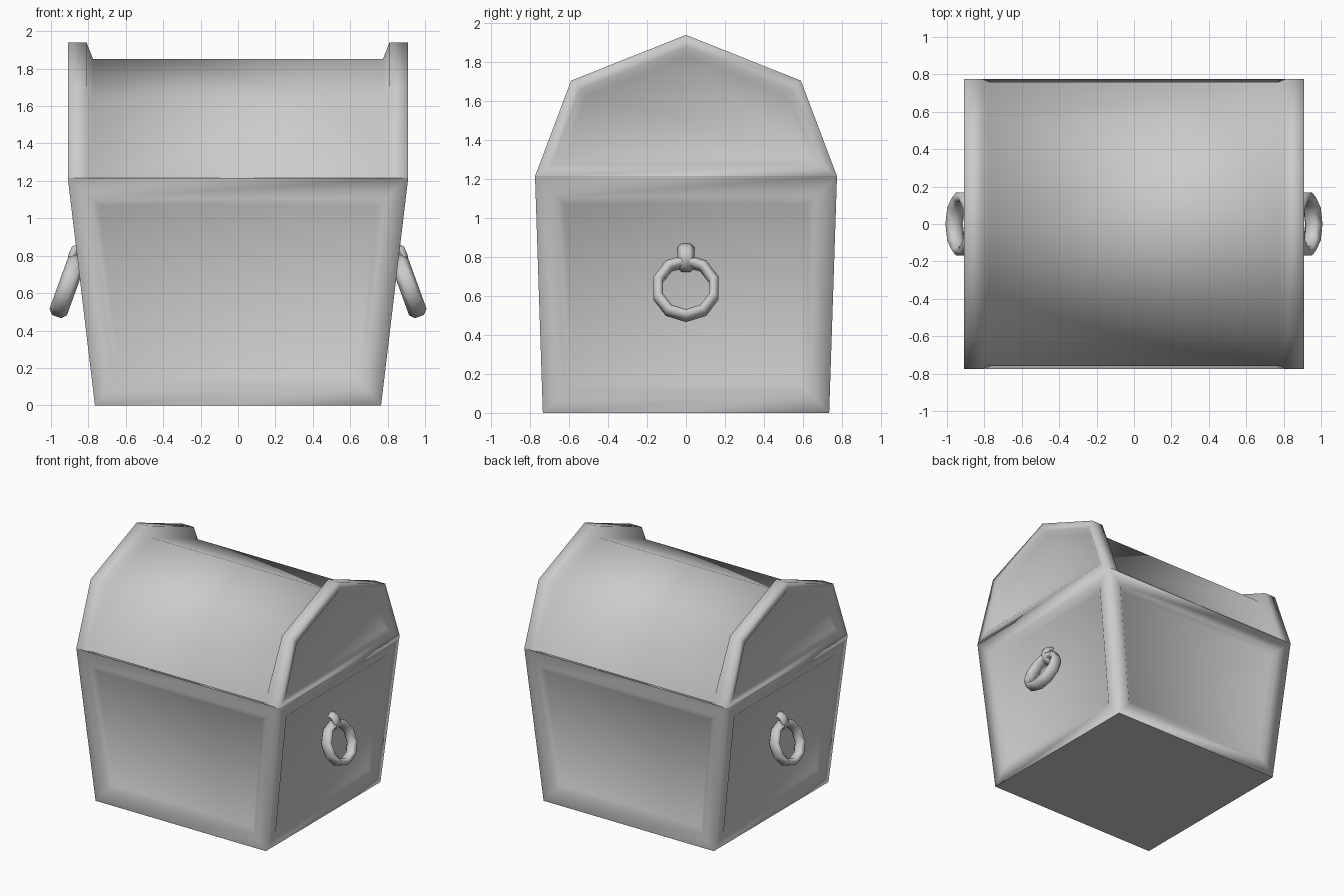
import bpy, bmesh, math
from mathutils import Matrix, Vector

if "Cube" in bpy.data.objects:
    bpy.data.objects.remove(bpy.data.objects["Cube"])


def finish(bm, name):
    bmesh.ops.recalc_face_normals(bm, faces=bm.faces[:])
    for f in bm.faces:
        f.smooth = f.normal.z > -0.95  # underside stays crisp
    mesh = bpy.data.meshes.new(name)
    bm.to_mesh(mesh)
    bm.free()
    ob = bpy.data.objects.new(name, mesh)
    bpy.context.collection.objects.link(ob)
    return ob


def recess(bm, faces, frame, slope, depth):
    """Leave a flat frame, then sink the panel with a chamfered border."""
    bm.normal_update()
    bmesh.ops.inset_individual(bm, faces=faces, thickness=frame, use_even_offset=True)
    bmesh.ops.inset_individual(bm, faces=faces, thickness=slope, depth=-depth,
                               use_even_offset=True)


def torus(name, major, minor, axial, seg, sides, matrix):
    bm = bmesh.new()
    rings = []
    for i in range(seg):
        a = 2 * math.pi * i / seg + math.pi / 2
        ring = []
        for j in range(sides):
            b = 2 * math.pi * (j + 0.5) / sides
            r = major + minor * math.cos(b)
            ring.append(bm.verts.new((r * math.cos(a), r * math.sin(a), axial * math.sin(b))))
        rings.append(ring)
    for i in range(seg):
        p, q = rings[i], rings[(i + 1) % seg]
        for j in range(sides):
            k = (j + 1) % sides
            bm.faces.new((p[j], q[j], q[k], p[k]))
    bm.transform(matrix)
    ob = finish(bm, name)
    for f in ob.data.polygons:
        f.use_smooth = True
    return ob


# Tapered chest body with four sunken panels
H = 1.215
bm = bmesh.new()
corners = ((-1, -1), (1, -1), (1, 1), (-1, 1))
low = [bm.verts.new((x * 0.765, y * 0.735, 0)) for x, y in corners]
top = [bm.verts.new((x * 0.91, y * 0.775, H)) for x, y in corners]
bm.faces.new(low[::-1])
walls = [bm.faces.new((low[i], low[(i + 1) % 4], top[(i + 1) % 4], top[i])) for i in range(4)]
recess(bm, walls, 0.11, 0.04, 0.03)
finish(bm, "chest_body")

# Gabled lid: raised end bands, lower middle, sunken end panels
outer = [(-0.775, H), (-0.59, 1.705), (0, 1.94), (0.59, 1.705), (0.775, H)]
inner = [(-0.76, H), (-0.555, 1.635), (0, 1.852), (0.555, 1.635), (0.76, H)]
stations = [(-0.91, outer), (-0.81, outer), (-0.775, inner),
            (0.775, inner), (0.81, outer), (0.91, outer)]
bm = bmesh.new()
loops = [[bm.verts.new((x, y, z)) for y, z in prof] for x, prof in stations]
for p, q in zip(loops, loops[1:]):
    for i in range(5):
        j = (i + 1) % 5
        bm.faces.new((p[i], p[j], q[j], q[i]))
ends = [bm.faces.new(loops[0]), bm.faces.new(loops[-1])]
bmesh.ops.recalc_face_normals(bm, faces=bm.faces[:])
recess(bm, ends, 0.06, 0.04, 0.03)
finish(bm, "chest_lid")

# Hanging ring and its eyelet on each side
for s, side in ((1, "right"), (-1, "left")):
    tilt = Matrix.Rotation(s * math.radians(-20), 4, 'Y')
    upright = Matrix(((0, 0, s, 0), (s, 0, 0, 0), (0, 1, 0, 0), (0, 0, 0, 1)))
    torus("handle_ring_" + side, 0.15, 0.03, 0.05, 10, 6,
          Matrix.Translation((s * 0.91, 0, 0.64)) @ tilt @ upright)
    torus("handle_eyelet_" + side, 0.053, 0.025, 0.044, 8, 6,
          Matrix.Translation((s * 0.835, 0, 0.797)) @ Matrix.Rotation(math.pi / 2, 4, 'X'))
